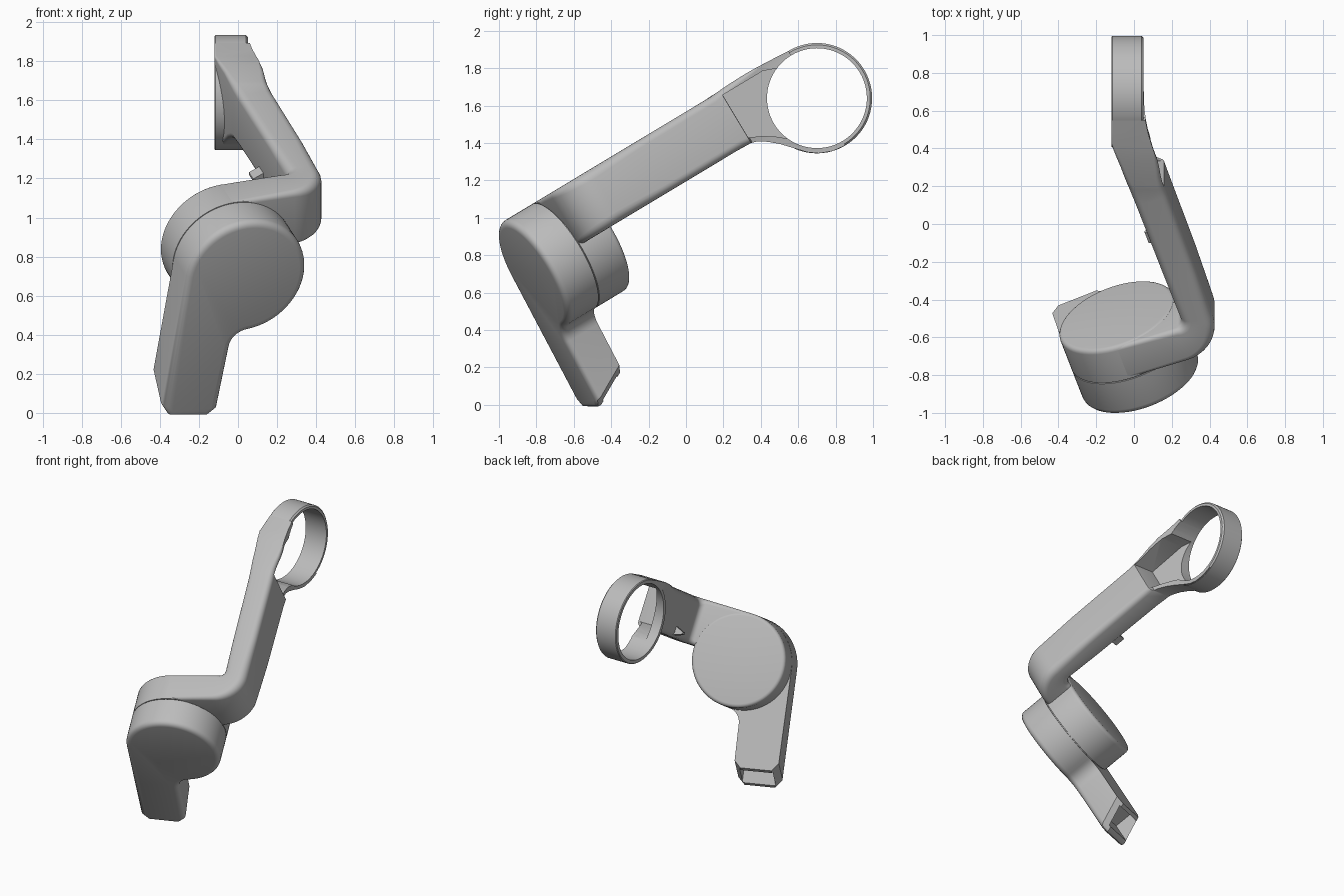
import bpy, bmesh, math
from mathutils import Matrix, Vector

cube = bpy.data.objects.get("Cube")
if cube:
    bpy.data.objects.remove(cube, do_unlink=True)

grey = bpy.data.materials.new("satin_grey")
grey.use_nodes = True
COLOUR = (0.5, 0.5, 0.5, 1)
grey.diffuse_color = COLOUR
grey.node_tree.nodes["Principled BSDF"].inputs["Base Color"].default_value = COLOUR

# Frames: tilted body, joint axis along local y, and limb turned in the joint plane
TILT = Matrix.Translation((-0.027, -0.652, 0.797)) @ Matrix.Rotation(math.radians(31), 4, 'X')
TURN = Matrix.Rotation(math.radians(18.5), 4, 'Z')
JOINT = TILT @ TURN
LIMB = JOINT @ Matrix.Rotation(math.radians(11), 4, 'Y')
R = 0.325


def finish(name, bm, frame):
    bmesh.ops.recalc_face_normals(bm, faces=bm.faces)
    mesh = bpy.data.meshes.new(name)
    bm.to_mesh(mesh)
    bm.free()
    mesh.materials.append(grey)
    mesh.transform(frame)
    ob = bpy.data.objects.new(name, mesh)
    bpy.context.collection.objects.link(ob)
    return ob


def activate(ob):
    bpy.ops.object.select_all(action='DESELECT')
    ob.select_set(True)
    bpy.context.view_layer.objects.active = ob


def smooth(ob):
    activate(ob)
    bpy.ops.object.shade_smooth_by_angle(angle=math.radians(32))


def cut(ob, cutter):
    cutter.hide_render = True
    mod = ob.modifiers.new("cut", 'BOOLEAN')
    mod.object, mod.operation, mod.solver = cutter, 'DIFFERENCE', 'EXACT'
    activate(ob)
    bpy.ops.object.modifier_apply(modifier=mod.name)
    bpy.data.objects.remove(cutter, do_unlink=True)


def arc(cx, cy, r, a0, a1, n):
    angles = [math.radians(a0 + (a1 - a0) * i / n) for i in range(n + 1)]
    return [(cx + r * math.cos(a), cy + r * math.sin(a)) for a in angles]


def bridge(bm, rings, closed=False):
    n = len(rings[0])
    for a, b in zip(rings, rings[1:] + rings[:1] if closed else rings[1:]):
        for i in range(n):
            bm.faces.new((a[i], a[(i + 1) % n], b[(i + 1) % n], b[i]))
    if not closed:
        bm.faces.new(rings[0])
        bm.faces.new(rings[-1])


def prism(outline, y0, y1, bevel=0, bevel_y=None):
    """Outline in local x and z, extruded along y, one rim optionally rounded."""
    bm = bmesh.new()
    bridge(bm, [[bm.verts.new((x, y, z)) for x, z in outline] for y in (y0, y1)])
    if bevel:
        bmesh.ops.recalc_face_normals(bm, faces=bm.faces)
        bm.normal_update()
        rim = [e for e in bm.edges if all(abs(v.co.y - bevel_y) < 1e-5 for v in e.verts)]
        bmesh.ops.bevel(bm, geom=rim, offset=bevel, offset_type='OFFSET', segments=4,
                        profile=0.5, affect='EDGES')
    return bm


# Front housing: joint disc with a lower limb, filleted where they meet
FRONT = -0.213
fx, fr = -0.005, 0.1
fz = -math.sqrt((R + fr) ** 2 - (fx + fr) ** 2)
meet = math.degrees(math.atan2(fz, fx + fr))
outline = arc(0, 0, R, meet, 180, 48)
outline += [(-0.31, -0.77), (-0.265, -0.825), (-0.05, -0.825), (-0.005, -0.78)]
outline += arc(fx + fr, fz, fr, 180, 180 + meet, 8)[:-1]
bm = prism(outline, FRONT, -0.006, 0.035, FRONT)
for v in bm.verts:
    if v.co.z < -0.65:
        v.co.z += 0.55 * (v.co.y - FRONT)
housing = finish("front_housing", bm, LIMB)
socket = [(-0.27, -0.95), (-0.04, -0.95), (-0.04, -0.64), (-0.27, -0.64)]
cut(housing, finish("socket_cutter", prism(socket, -0.165, -0.03), LIMB))
smooth(housing)

# Joint core and rear disc
circle = arc(0, 0, 1, 0, 360, 72)[:-1]
for name, r, y0, y1, bevel in (("joint_core", 0.315, -0.03, 0.03, 0),
                               ("rear_disc", R, 0, 0.208, 0.025)):
    disc = [(x * r, z * r) for x, z in circle]
    smooth(finish(name, prism(disc, y0, y1, bevel, y1), JOINT))

# Upper arm: rounded sections lofted from the disc, round the elbow, to the ring
stations = []                      # outer point, inner point, bottom, top, corner radius


def joint_station(outer, inner, r):
    pts = [(TURN @ Vector((*p, 0))).to_2d() for p in (outer, inner)]
    stations.append((*pts, 0.005, R, r))


def side_limit(y, z):
    """Outer side of the arm's end, a curve that runs straight up and down in the world."""
    return 0.077 + 0.48 * max(0, 1.55 - (y - 0.601 * z)) ** 2


joint_station((0, 0), (0, 0.203), 0.02)
joint_station((0.2, 0), (0.2, 0.203), 0.025)
for i in range(11):
    t = math.radians(9 * i)
    s, c = math.sin(t), math.cos(t)
    joint_station((0.335 + 0.2 * s, 0.2 - 0.2 * c), (0.33 + 0.04 * s, 0.243 - 0.04 * c),
                  0.03 + 0.025 * s)
joint_station((0.543, 0.5), (0.37, 0.5), 0.042)
joint_station((0.548, 1.0), (0.37, 1.0), 0.038)
for y, out, inn, bottom, top, r in (
        (1.168, 0.187, -0.001, 0.002, 0.329, 0.034), (1.175, 0.185, -0.003, 0, 0.33, 0.034),
        (1.2, 0.177, -0.012, -0.008, 0.331, 0.03), (1.25, 0.167, -0.028, -0.04, 0.333, 0.026),
        (1.3, 0.16, -0.043, -0.085, 0.334, 0.022), (1.35, 0.152, -0.061, -0.14, 0.334, 0.02),
        (1.4, 0.145, -0.078, -0.195, 0.333, 0.015), (1.45, 0.14, -0.093, -0.232, 0.33, 0.01),
        (1.52, 0.12, -0.093, -0.26, 0.326, 0.008), (1.593, 0.1, -0.093, -0.269, 0.321, 0.006)):
    stations.append((Vector((out, y)), Vector((inn, y)), bottom, top, r))

bm = bmesh.new()
rings = []
for outer, inner, bottom, top, r in stations:
    width = (inner - outer).length
    along = (inner - outer) / width
    ring = []
    for cx, cz, a in ((width - r, top - r, 0), (r, top - r, 90),
                      (r, bottom + r, 180), (width - r, bottom + r, 270)):
        for px, pz in arc(cx, cz, r, a, a + 90, 5):
            x, y = outer + along * px
            if y > 1.17:
                x = min(x, side_limit(y, pz) - 0.3 * max(0, px - r) / width * 0.01)
            ring.append(bm.verts.new((x, y, pz)))
    rings.append(ring)
bridge(bm, rings)
arm = finish("upper_arm", bm, TILT)

# Ring at the arm's end, its axis running sideways
RING = TILT @ Matrix.Translation((0, 1.593, 0.026)) @ Matrix.Rotation(math.radians(-90), 4, 'Z')
bore = [(x * 0.267, z * 0.267) for x, z in circle]
cut(arm, finish("bore_cutter", prism(bore, -0.5, 0.5), RING))

bm = bmesh.new()
section = ((-0.093, 0.267), (0.077, 0.267), (0.077, 0.285), (0.067, 0.295), (-0.088, 0.295), (-0.093, 0.29))
bridge(bm, [[bm.verts.new((cx * r, y, cz * r)) for cx, cz in circle] for y, r in section], closed=True)
end_ring = finish("end_ring", bm, RING)

# Pocket in the arm's outer side, its sloping floor opening into the ring's bore
pocket = [(1.17, 0.035), (1.17, 0.3), (1.42, 0.3), (1.5, 0.27)]
pocket += arc(1.593, 0.026, 0.25, 115, 200, 12) + [(1.36, -0.09), (1.3, -0.038), (1.24, 0.002)]
for ob in (arm, end_ring):
    bm = bmesh.new()
    bridge(bm, [[bm.verts.new((x if x else 0.03 - 0.3 * (y - 1.17), y, z)) for y, z in pocket]
                for x in (0, 0.6)])
    cut(ob, finish("pocket_cutter", bm, TILT))
    smooth(ob)

# Small cable clip on the arm's inner side
clip = [(0.315, 0.045), (0.385, 0.02), (0.385, 0.09), (0.315, 0.06)]
smooth(finish("cable_clip", prism(clip, 0.61, 0.68), JOINT))
